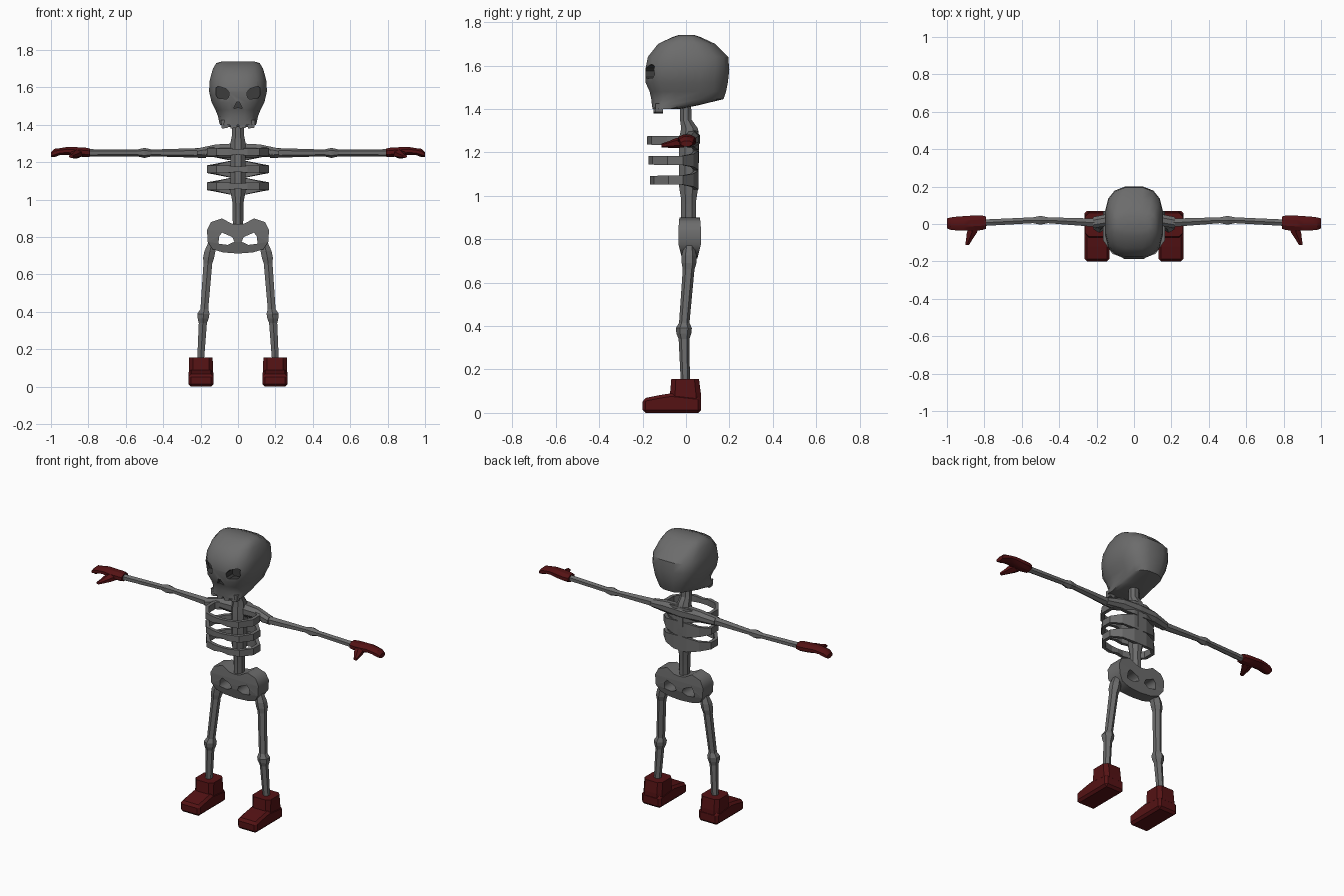
import bpy, bmesh, math
from mathutils import Vector

if "Cube" in bpy.data.objects:
    bpy.data.objects.remove(bpy.data.objects["Cube"])


def material(name, rgb):
    m = bpy.data.materials.new(name)
    m.diffuse_color = (*rgb, 1)
    m.use_nodes = True
    m.node_tree.nodes["Principled BSDF"].inputs["Base Color"].default_value = m.diffuse_color
    return m


BONE = material("bone grey", (0.15, 0.15, 0.15))
RED = material("dark red", (0.09, 0.006, 0.007))
DARK = material("socket grey", (0.045, 0.045, 0.045))


def finish(name, bm, mat, smooth=None, bevel=0):
    bmesh.ops.recalc_face_normals(bm, faces=bm.faces[:])
    me = bpy.data.meshes.new(name)
    bm.to_mesh(me)
    bm.free()
    me.materials.append(mat)
    ob = bpy.data.objects.new(name, me)
    bpy.context.collection.objects.link(ob)
    bpy.ops.object.select_all(action='DESELECT')
    bpy.context.view_layer.objects.active = ob
    ob.select_set(True)
    if bevel:
        mod = ob.modifiers.new("soft edges", 'BEVEL')
        mod.width, mod.segments, mod.limit_method = bevel, 1, 'ANGLE'
    if smooth:
        bpy.ops.object.shade_smooth_by_angle(angle=math.radians(smooth))
    return ob


def loft(name, rings, mat, loop=False, **kw):
    """Skin a list of point rings, capped at both ends unless it is a loop."""
    bm = bmesh.new()
    vs = [[bm.verts.new(p) for p in r] for r in rings]
    n = len(vs[0])
    pairs = list(zip(vs, vs[1:])) + ([(vs[-1], vs[0])] if loop else [])
    for a, b in pairs:
        for i in range(n):
            j = (i + 1) % n
            bm.faces.new((a[i], a[j], b[j], b[i]))
    if not loop:
        bm.faces.new(vs[0])
        bm.faces.new(vs[-1])
    return finish(name, bm, mat, **kw)


def oval(n, power=1.0, turn=0.5):
    """Unit oval; a power below 1 makes it squarer."""
    out = []
    for i in range(n):
        t = 2 * math.pi * (i + turn) / n
        c, s = math.cos(t), math.sin(t)
        out.append((math.copysign(abs(c) ** power, c), math.copysign(abs(s) ** power, s)))
    return out


def ring_z(z, hw, y0, y1, shape, x=0):
    return [(x + hw * u, (y0 + y1) / 2 + (y1 - y0) / 2 * v, z) for u, v in shape]


def ring_x(x, y0, y1, z0, z1, shape):
    return [(x, (y0 + y1) / 2 + (y1 - y0) / 2 * u, (z0 + z1) / 2 + (z1 - z0) / 2 * v) for u, v in shape]


def prism(name, pts, axis, lo, hi, mat, **kw):
    """Extrude a 2D profile along x (axis 0) or y (axis 1)."""
    def at(d):
        return [(d, a, b) if axis == 0 else (a, d, b) for a, b in pts]
    return loft(name, [at(lo), at(hi)], mat, **kw)


SQUARE = [(1, 1), (-1, 1), (-1, -1), (1, -1)]
OCT = oval(8)
HEX = oval(6)

# Skull: rounded, squarish rings from jaw to crown
skull_shape = oval(16, 0.7)
skull = loft("skull", [ring_z(*r, skull_shape) for r in (
    (1.400, 0.098, -0.155, -0.03), (1.415, 0.102, -0.158, 0.05),
    (1.445, 0.108, -0.162, 0.175), (1.480, 0.122, -0.170, 0.187),
    (1.520, 0.143, -0.188, 0.195), (1.580, 0.157, -0.190, 0.202),
    (1.640, 0.153, -0.178, 0.197), (1.700, 0.136, -0.130, 0.135),
    (1.730, 0.118, -0.065, 0.070), (1.740, 0.085, -0.035, 0.040))], BONE)
skull.data.materials.append(DARK)

# Eye sockets and nose are cut into the face, with dark inner faces
eye = [(0.050, 1.548), (0.062, 1.538), (0.108, 1.543), (0.118, 1.560),
       (0.118, 1.598), (0.105, 1.606), (0.065, 1.594), (0.048, 1.575)]
cuts = [[(s * x, z) for x, z in eye] for s in (1, -1)]
cuts.append([(-0.024, 1.486), (-0.006, 1.492), (0.006, 1.492), (0.024, 1.486), (0.007, 1.522), (-0.007, 1.522)])
for k, pts in enumerate(cuts):
    cutter = prism("cutter", pts, 1, -0.3, -0.125 if k < 2 else -0.15, BONE)
    cutter.data.materials.append(DARK)
    for f in cutter.data.polygons:
        f.material_index = 1
    mod = skull.modifiers.new("socket", 'BOOLEAN')
    mod.operation, mod.solver, mod.object = 'DIFFERENCE', 'EXACT', cutter
    bpy.context.view_layer.objects.active = skull
    bpy.ops.object.modifier_apply(modifier=mod.name)
    bpy.data.objects.remove(cutter)
bpy.ops.object.select_all(action='DESELECT')
skull.select_set(True)
bpy.context.view_layer.objects.active = skull
bpy.ops.object.shade_smooth_by_angle(angle=math.radians(38))

# Ragged teeth along the jaw
for k in range(4):
    x = (k - 1.5) * 0.047
    y = -0.150 if k in (1, 2) else -0.140
    prism("tooth", [(x - 0.021, 1.425), (x + 0.021, 1.425), (x + 0.018, 1.385), (x - 0.016, 1.380)],
          1, y, y + 0.035, BONE)
prism("mouth_gap", [(-0.08, 1.405), (0.08, 1.405), (0.075, 1.388), (-0.075, 1.388)], 1, -0.135, -0.128, DARK)

# Spine and neck
loft("spine", [ring_z(*r, OCT) for r in (
    (0.83, 0.030, -0.025, 0.050), (0.98, 0.031, -0.025, 0.050), (1.04, 0.043, -0.035, 0.060),
    (1.27, 0.045, -0.035, 0.065), (1.31, 0.042, -0.025, 0.058), (1.35, 0.034, -0.030, 0.028),
    (1.44, 0.034, -0.030, 0.025))], BONE, smooth=30)

# Rib hoops: flat bands that grow taller towards the back
half = [(0.05, -0.175, 0.019), (0.115, -0.155, 0.020), (0.165, -0.085, 0.021),
        (0.165, -0.015, 0.021), (0.115, 0.035, 0.030), (0.045, 0.058, 0.044)]
stations = [(0, -0.172, 0.014)] + half + [(-x, y, h) for x, y, h in reversed(half)]
for zc, front in ((1.255, 1.03), (1.163, 0.99), (1.072, 0.95)):
    rings = []
    for x, y, h in stations:
        if y < 0:
            y *= front
        out = Vector((x, y + 0.06, 0)).normalized() * 0.022
        ix, iy = x - out.x, y - out.y
        rings.append([(x, y, zc + h), (x, y, zc - h), (ix, iy, zc - h), (ix, iy, zc + h)])
    loft("rib", rings, BONE, loop=True)

# Shoulder girdle across the back
loft("shoulders", [ring_x(*r, OCT) for r in (
    (-0.22, -0.025, 0.040, 1.225, 1.275), (-0.12, -0.010, 0.060, 1.225, 1.298),
    (0, -0.010, 0.068, 1.215, 1.305), (0.12, -0.010, 0.060, 1.225, 1.298),
    (0.22, -0.025, 0.040, 1.225, 1.275))], BONE)

# Pelvis: winged plate with two openings
wing = [(0.035, 0.872), (0.085, 0.900), (0.145, 0.880), (0.166, 0.838),
        (0.162, 0.775), (0.135, 0.735), (0.080, 0.718)]
outline = [(0, 0.868)] + wing + [(0, 0.712)] + [(-x, z) for x, z in reversed(wing)]
hole = [(0.020, 0.775), (0.055, 0.758), (0.105, 0.765), (0.100, 0.805), (0.085, 0.824), (0.030, 0.800)]
curve = bpy.data.curves.new("pelvis", 'CURVE')
curve.dimensions, curve.fill_mode, curve.extrude = '2D', 'BOTH', 0.05
for pts in (outline, hole, [(-x, z) for x, z in hole]):
    sp = curve.splines.new('POLY')
    sp.points.add(len(pts) - 1)
    for p, (x, z) in zip(sp.points, pts):
        p.co = (x, z, 0, 1)
    sp.use_cyclic_u = True
tmp = bpy.data.objects.new("pelvis_curve", curve)
bpy.context.collection.objects.link(tmp)
bpy.context.view_layer.update()
bm = bmesh.new()
bm.from_mesh(tmp.to_mesh())
bpy.data.objects.remove(tmp)
bmesh.ops.remove_doubles(bm, verts=bm.verts[:], dist=0.0005)
for v in bm.verts:
    x, z, d = v.co
    depth = 1.05 - 0.35 * max(0, (0.78 - z) / 0.07) - 0.1 * max(0, (z - 0.84) / 0.06)
    v.co = (x, 0.017 + d * depth, z)
finish("pelvis", bm, BONE)

for s, side in ((1, "left"), (-1, "right")):
    def flip(rings):
        return [[(s * x, y, z) for x, y, z in r] for r in rings]

    # Arm with a knobbly elbow
    loft(side + "_arm", flip([ring_x(x, y - r, y + r, 1.25 - r, 1.25 + r, HEX) for x, y, r in (
        (0.17, 0.008, 0.028), (0.23, 0.008, 0.025), (0.46, 0.020, 0.018), (0.50, 0.020, 0.027),
        (0.54, 0.020, 0.018), (0.82, 0.006, 0.020))]), BONE)

    # Gloved hand with curled fingers and a thumb
    loft(side + "_glove", flip([ring_x(*r, OCT) for r in (
        (0.790, -0.028, 0.042, 1.228, 1.275), (0.815, -0.036, 0.050, 1.226, 1.280),
        (0.870, -0.040, 0.048, 1.230, 1.283), (0.910, -0.038, 0.045, 1.238, 1.284),
        (0.950, -0.037, 0.042, 1.238, 1.277), (0.980, -0.034, 0.038, 1.226, 1.274),
        (1.000, -0.026, 0.032, 1.226, 1.254))]), RED, smooth=30)
    loft(side + "_thumb", flip([[(x + w * u, y, z + w * 0.75 * v) for u, v in HEX] for x, y, z, w in (
        (0.855, -0.010, 1.248, 0.034), (0.868, -0.050, 1.242, 0.030),
        (0.880, -0.080, 1.236, 0.020), (0.892, -0.112, 1.232, 0.012))]), RED, smooth=30)

    # Leg with hip and knee knobs
    loft(side + "_leg", flip([ring_z(z, r, y - r, y + r, HEX, x) for x, y, z, r in (
        (0.138, 0.015, 0.775, 0.022), (0.150, 0.014, 0.725, 0.034), (0.157, 0.014, 0.690, 0.034),
        (0.161, 0.012, 0.660, 0.027), (0.180, -0.008, 0.415, 0.024), (0.185, -0.010, 0.390, 0.037),
        (0.186, -0.010, 0.365, 0.034), (0.188, -0.009, 0.340, 0.025), (0.200, -0.003, 0.140, 0.021))]), BONE)

    # Boot: toe block plus ankle shaft
    prism(side + "_boot_foot", [(-0.200, 0), (0.070, 0), (0.070, 0.075), (-0.070, 0.090), (-0.120, 0.082), (-0.200, 0.066)],
          0, s * 0.198 - 0.067, s * 0.198 + 0.067, RED, bevel=0.014)
    shaft = oval(8, 0.45)
    loft(side + "_boot_shaft", [ring_z(*r, shaft, s * 0.198) for r in (
        (0.02, 0.068, -0.078, 0.072), (0.09, 0.066, -0.076, 0.071), (0.156, 0.065, -0.070, 0.062))], RED)
